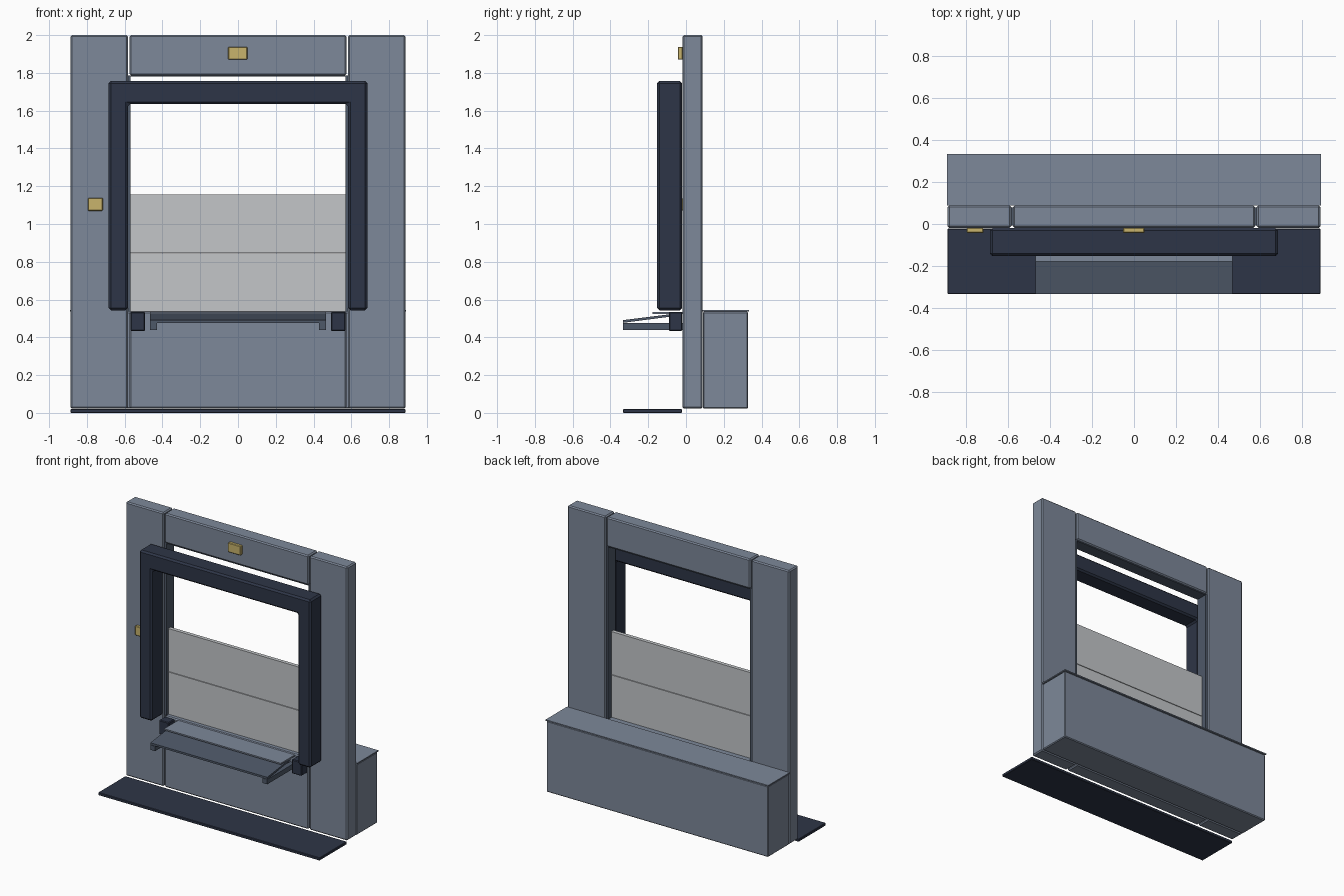
import bpy, bmesh

if "Cube" in bpy.data.objects:
    bpy.data.objects.remove(bpy.data.objects["Cube"])


def material(name, rgb):
    m = bpy.data.materials.new(name)
    m.diffuse_color = (*rgb, 1)
    m.use_nodes = True
    m.node_tree.nodes["Principled BSDF"].inputs["Base Color"].default_value = m.diffuse_color
    return m


WALL = material("blue grey panel", (0.205, 0.246, 0.319))
NAVY = material("dark navy rubber", (0.027, 0.036, 0.063))
SLATE = material("slate steel", (0.076, 0.098, 0.138))
DOOR = material("light grey door", (0.546, 0.565, 0.584))
YELLOW = material("dull yellow", (0.578, 0.456, 0.15))


def finish(name, bm, mat, bevel):
    bmesh.ops.recalc_face_normals(bm, faces=bm.faces)
    if bevel:
        bmesh.ops.bevel(bm, geom=bm.edges[:], offset=bevel, segments=1, affect='EDGES')
    me = bpy.data.meshes.new(name)
    bm.to_mesh(me)
    bm.free()
    me.materials.append(mat)
    ob = bpy.data.objects.new(name, me)
    bpy.context.collection.objects.link(ob)
    return ob


def box(name, x, y, z, mat, bevel=0.0):
    bm = bmesh.new()
    bmesh.ops.create_cube(bm, size=1)
    for v in bm.verts:
        for i, (lo, hi) in enumerate((x, y, z)):
            v.co[i] = hi if v.co[i] > 0 else lo
    return finish(name, bm, mat, bevel)


def prism(name, pts, axis, lo, hi, mat, bevel=0.0):
    """Extrude a 2D outline along axis 0 (outline is y,z) or 1 (outline is x,z)."""
    bm = bmesh.new()
    ends = []
    for t in (lo, hi):
        ends.append([bm.verts.new((t, a, b) if axis == 0 else (a, t, b)) for a, b in pts])
    n = len(pts)
    bm.faces.new(ends[0])
    bm.faces.new(ends[1][::-1])
    for i in range(n):
        j = (i + 1) % n
        bm.faces.new((ends[0][i], ends[0][j], ends[1][j], ends[1][i]))
    return finish(name, bm, mat, bevel)


def pair(name, x, y, z, mat, bevel=0.0):
    box("left_" + name, (-x[1], -x[0]), y, z, mat, bevel)
    box("right_" + name, x, y, z, mat, bevel)


# Wall panels around the opening
WY = (-0.018, 0.088)
pair("wall_panel", (0.583, 0.886), WY, (0.022, 2.0), WALL, 0.008)
box("lower_wall_panel", (-0.575, 0.575), WY, (0.022, 0.537), WALL, 0.008)
box("upper_wall_panel", (-0.575, 0.575), WY, (1.787, 2.0), WALL, 0.008)

# Thin steel lining of the opening
pair("door_rail", (0.568, 0.583), (-0.008, 0.078), (0.537, 1.787), SLATE)
box("head_rail", (-0.568, 0.568), (-0.008, 0.078), (1.78, 1.787), SLATE)

# Half raised sectional door
box("lower_door_section", (-0.568, 0.568), (0.015, 0.042), (0.538, 0.843), DOOR)
box("upper_door_section", (-0.568, 0.568), (0.015, 0.042), (0.847, 1.157), DOOR)

# Rubber shelter, an upside-down U
arch = [(-0.685, 0.543), (-0.583, 0.543), (-0.583, 1.635), (0.583, 1.635),
        (0.583, 0.543), (0.685, 0.543), (0.685, 1.757), (-0.685, 1.757)]
prism("door_shelter", arch, 1, -0.153, -0.02, NAVY, 0.012)

# Bumper blocks
pair("bumper", (0.492, 0.57), (-0.09, -0.02), (0.433, 0.535), NAVY, 0.005)

# Leveller platform, sloping lip and support arms
box("leveller_platform", (-0.467, 0.467), (-0.178, -0.018), (0.523, 0.533), WALL)
prism("leveller_lip", [(-0.333, 0.477), (-0.333, 0.491), (-0.07, 0.524), (-0.07, 0.511)],
      0, -0.467, 0.467, SLATE)
pair("lip_arm", (0.43, 0.467), (-0.333, -0.018), (0.44, 0.475), SLATE)

# Rear pit box with overhanging lid
box("rear_box", (-0.886, 0.886), (0.09, 0.328), (0.022, 0.536), WALL, 0.006)
box("rear_box_lid", (-0.89, 0.89), (0.088, 0.333), (0.537, 0.545), WALL)

# Ground apron in front
box("front_apron", (-0.886, 0.886), (-0.333, -0.022), (0.0, 0.02), NAVY, 0.003)

# Signal lamp and control box
box("signal_lamp", (-0.052, 0.05), (-0.043, -0.018), (1.87, 1.938), YELLOW, 0.004)
box("control_box", (-0.795, -0.715), (-0.043, -0.018), (1.07, 1.138), YELLOW, 0.004)
